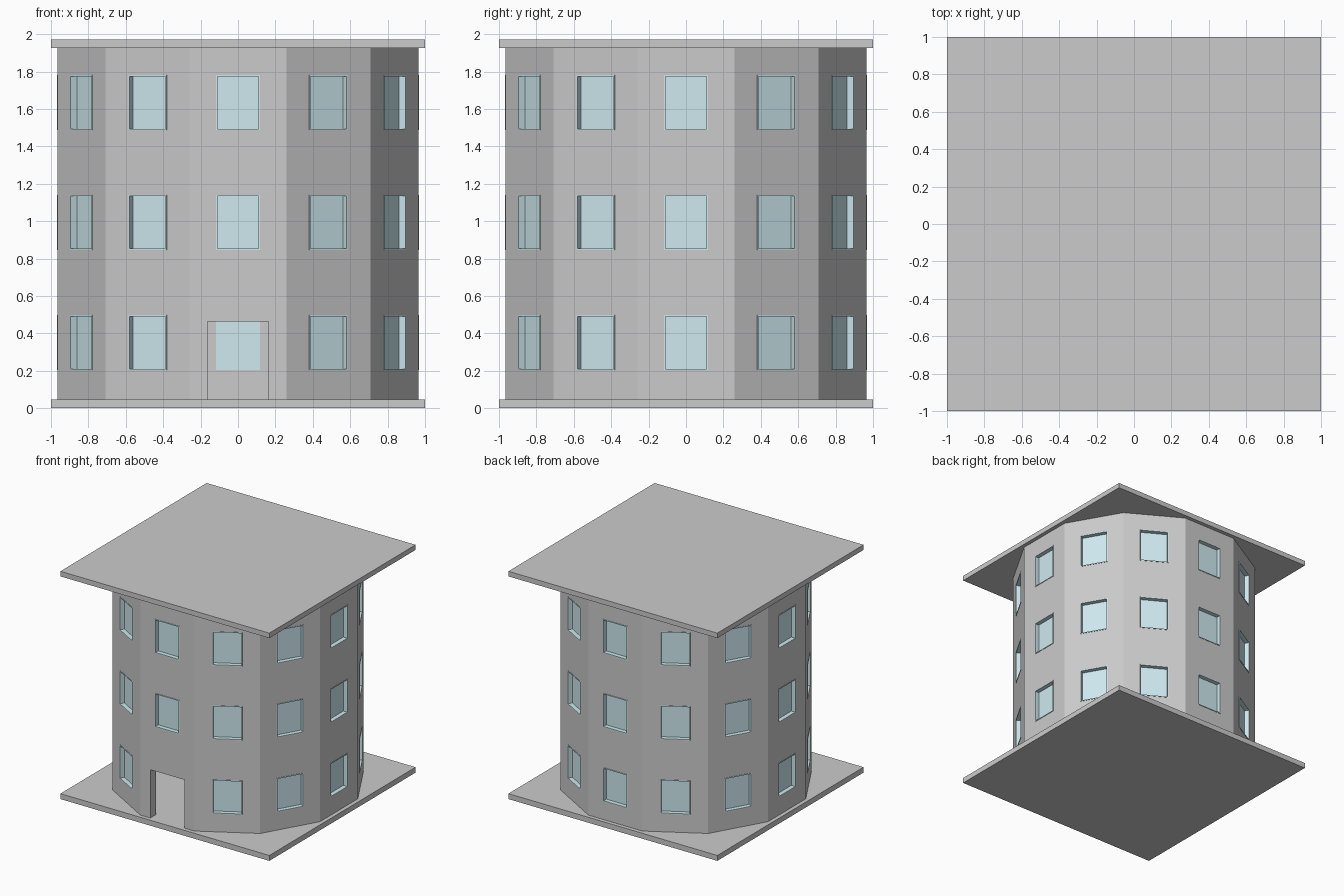
import bpy, bmesh, math
from mathutils import Matrix, Vector

if "Cube" in bpy.data.objects:
    bpy.data.objects.remove(bpy.data.objects["Cube"])

SIDES, RADIUS, THICK = 12, 1.0, 0.08
APOTHEM = RADIUS * math.cos(math.pi / SIDES)
Z0, Z1, TOP = 0.047, 1.927, 1.971          # slab top, roof underside, roof top
WIN_W, WIN_H = 0.236, 0.294
FLOORS = (0.351, 0.994, 1.634)             # window centre heights


def make_object(name, bm, mat=None):
    mesh = bpy.data.meshes.new(name)
    bm.to_mesh(mesh)
    bm.free()
    obj = bpy.data.objects.new(name, mesh)
    bpy.context.collection.objects.link(obj)
    if mat:
        mesh.materials.append(mat)
    return obj


def add_box(bm, size, center, turn=Matrix.Identity(4)):
    m = turn @ Matrix.Translation(center) @ Matrix.Diagonal((*size, 1))
    return bmesh.ops.create_cube(bm, size=1, matrix=m)["verts"]


def slab(name, z0, z1):
    bm = bmesh.new()
    add_box(bm, (2, 2, z1 - z0), (0, 0, (z0 + z1) / 2))
    return make_object(name, bm)


# window positions: every wall and storey, except where the door is
spots = [(Matrix.Rotation(i * math.tau / SIDES, 4, 'Z'), z)
         for i in range(SIDES) for z in FLOORS if not (i == 0 and z == FLOORS[0])]

# base and roof
slab("base_slab", 0, Z0)
slab("roof_slab", Z1, TOP)

# hollow twelve-sided wall
bm = bmesh.new()
bmesh.ops.create_cone(bm, cap_ends=False, segments=SIDES, radius1=RADIUS,
                      radius2=RADIUS, depth=Z1 - Z0)
edge = max(bm.verts, key=lambda v: v.co.x + 0.01 * v.co.y).co
start = math.atan2(edge.y, edge.x)
bmesh.ops.transform(bm, verts=bm.verts, matrix=Matrix.Translation((0, 0, (Z0 + Z1) / 2))
                    @ Matrix.Rotation(math.pi / SIDES - start, 4, 'Z'))
bmesh.ops.recalc_face_normals(bm, faces=bm.faces)
if sum(f.normal.dot(f.calc_center_median() * Vector((1, 1, 0))) for f in bm.faces) < 0:
    bmesh.ops.reverse_faces(bm, faces=bm.faces)
wall = make_object("wall", bm)
solid = wall.modifiers.new("thickness", 'SOLIDIFY')
solid.thickness, solid.offset, solid.use_even_offset = THICK, -1, True

# openings for the windows and the door
bm = bmesh.new()
for turn, z in spots:
    add_box(bm, (WIN_W, 0.3, WIN_H), (0, -APOTHEM, z), turn)
add_box(bm, (0.327, 0.3, 0.465), (0, -APOTHEM, 0.465 / 2))
cutter = make_object("opening_cutter", bm)
cutter.hide_render = True
cut = wall.modifiers.new("openings", 'BOOLEAN')
cut.operation, cut.solver, cut.object = 'DIFFERENCE', 'EXACT', cutter
bpy.context.view_layer.objects.active = wall
for name in ("thickness", "openings"):
    bpy.ops.object.modifier_apply(modifier=name)
bpy.data.objects.remove(cutter)

# windows: thin frame with a recessed pane
glass = bpy.data.materials.new("glass")
glass.diffuse_color = (0.62, 0.82, 0.87, 1)
glass.use_nodes = True
glass.node_tree.nodes["Principled BSDF"].inputs["Base Color"].default_value = glass.diffuse_color
bm = bmesh.new()
for turn, z in spots:
    verts = add_box(bm, (WIN_W, THICK + 0.003, WIN_H),
                    (0, -APOTHEM + (THICK - 0.003) / 2, z), turn)
    outward = turn @ Vector((0, -1, 0))
    bm.normal_update()
    front = max({f for v in verts for f in v.link_faces},
                key=lambda f: f.normal.dot(outward))
    bmesh.ops.inset_region(bm, faces=[front], thickness=0.01)
    rim = bmesh.ops.extrude_face_region(bm, geom=[front])["geom"]
    bmesh.ops.translate(bm, vec=outward * -0.038,
                        verts=[g for g in rim if isinstance(g, bmesh.types.BMVert)])
    if front.is_valid:
        bmesh.ops.delete(bm, geom=[front], context='FACES_ONLY')
bmesh.ops.recalc_face_normals(bm, faces=bm.faces)
make_object("windows", bm, glass)
